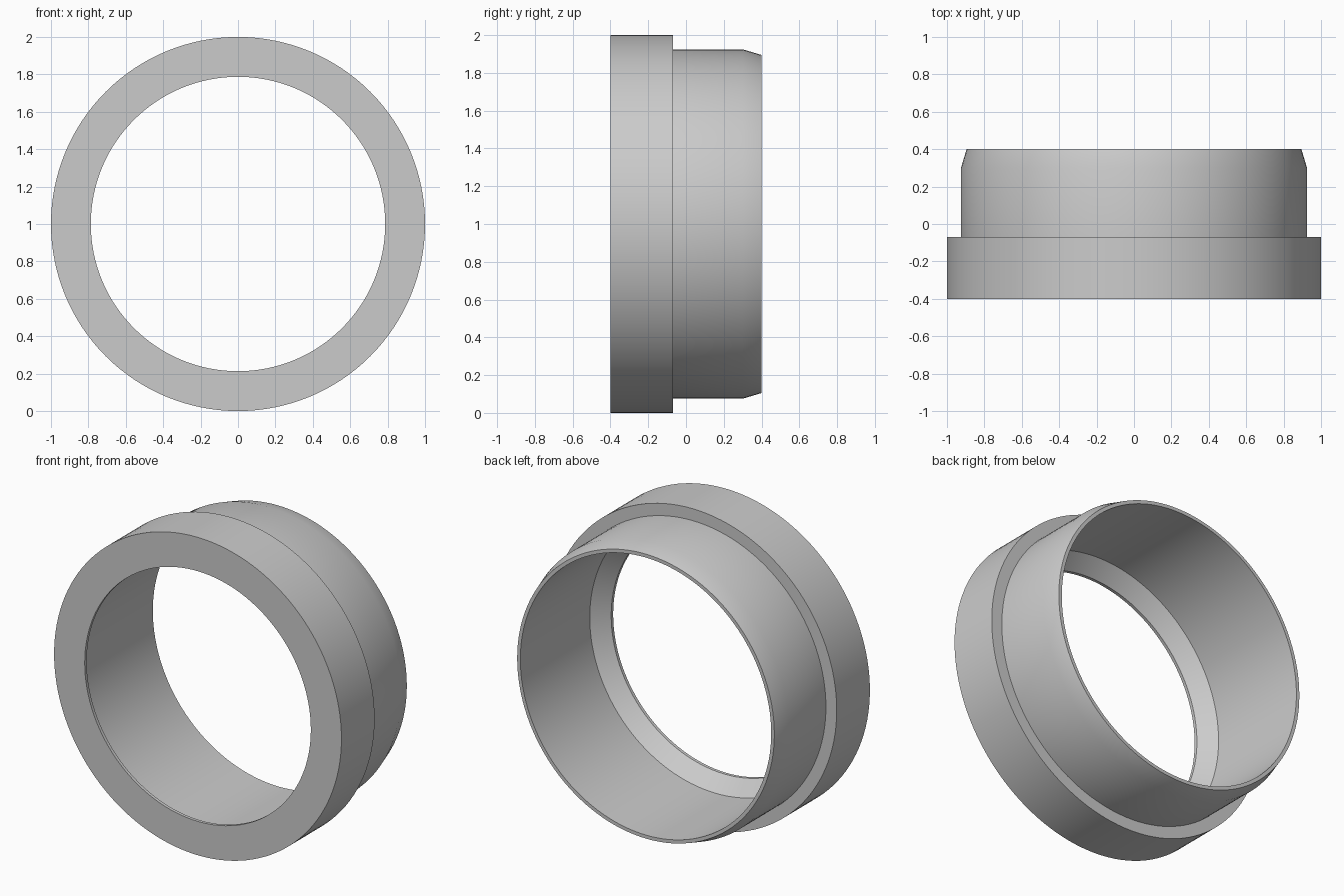
import bpy, bmesh, math

if "Cube" in bpy.data.objects:
    bpy.data.objects.remove(bpy.data.objects["Cube"])

SEGMENTS = 128

# Closed ring cross-section as (radius, y)
PROFILE = [
    (0.787, -0.40), (1.00, -0.40),    # front flange face
    (1.00, -0.07), (0.925, -0.07),    # shoulder step
    (0.925, 0.30), (0.895, 0.40),     # sleeve and tapered end
    (0.873, 0.40), (0.873, -0.29),    # thin back rim and bore
    (0.787, -0.38),                   # inner cone down to the front lip
]


def lathe(name, profile, centre_z, material):
    """Revolve a closed profile around the y axis."""
    bm = bmesh.new()
    rings = []
    for i in range(SEGMENTS):
        a = 2 * math.pi * i / SEGMENTS
        rings.append([bm.verts.new((r * math.cos(a), y, centre_z + r * math.sin(a)))
                      for r, y in profile])
    n = len(profile)
    for i in range(SEGMENTS):
        p, q = rings[i], rings[(i + 1) % SEGMENTS]
        for j in range(n):
            k = (j + 1) % n
            bm.faces.new((p[j], p[k], q[k], q[j]))
    bmesh.ops.recalc_face_normals(bm, faces=bm.faces)
    mesh = bpy.data.meshes.new(name)
    bm.to_mesh(mesh)
    bm.free()
    mesh.materials.append(material)
    obj = bpy.data.objects.new(name, mesh)
    bpy.context.collection.objects.link(obj)
    return obj


grey = bpy.data.materials.new("light_grey")
grey.diffuse_color = (0.6, 0.6, 0.6, 1.0)
grey.use_nodes = True
grey.node_tree.nodes["Principled BSDF"].inputs["Base Color"].default_value = grey.diffuse_color

# Stepped collar
collar = lathe("stepped_collar", PROFILE, 1.0, grey)
bpy.context.view_layer.objects.active = collar
collar.select_set(True)
bpy.ops.object.shade_smooth_by_angle(angle=math.radians(30))
